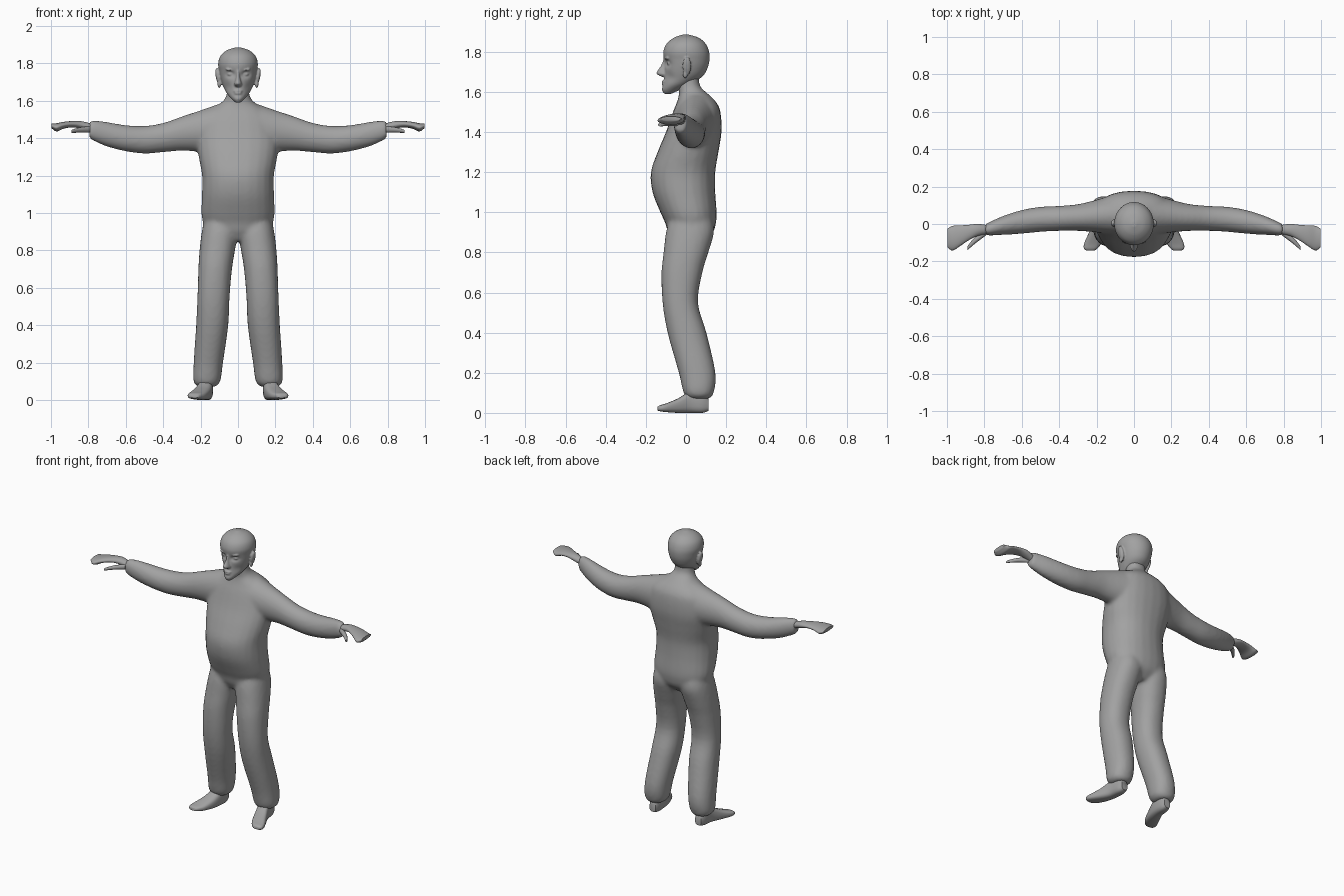
import bpy
import bmesh
import math
from mathutils import Vector, Matrix

if "Cube" in bpy.data.objects:
    bpy.data.objects.remove(bpy.data.objects["Cube"], do_unlink=True)

GREY = (0.36, 0.36, 0.36, 1.0)
grey = bpy.data.materials.new("plain grey")
grey.use_nodes = True
grey.diffuse_color = GREY
grey.node_tree.nodes["Principled BSDF"].inputs["Base Color"].default_value = GREY


def spline(rows, steps):
    """Smoothly resample section rows with a Catmull-Rom curve."""
    rows = [Vector(row) for row in rows]
    result = []
    for i in range(len(rows) - 1):
        before, start = rows[max(i - 1, 0)], rows[i]
        end, after = rows[i + 1], rows[min(i + 2, len(rows) - 1)]
        for k in range(steps):
            t = k / steps
            tangent_in, tangent_out = (end - before) / 2, (after - start) / 2
            result.append(start * (2 * t**3 - 3 * t**2 + 1) + end * (3 * t**2 - 2 * t**3)
                          + tangent_in * (t**3 - 2 * t**2 + t) + tangent_out * (t**3 - t**2))
    result.append(rows[-1])
    return result


def loft(bm, axis, rows, side=1, power=1.0, sides=24, steps=4):
    """Closed skin through rounded sections: (position, low u, high u, low v, high v)."""
    rings = []
    for pos, u0, u1, v0, v1 in spline(rows, steps):
        ring = []
        for k in range(sides):
            angle = math.tau * k / sides
            c, s = math.cos(angle), math.sin(angle)
            u = (u0 + u1) / 2 + (u1 - u0) / 2 * math.copysign(abs(c)**power, c)
            v = (v0 + v1) / 2 + (v1 - v0) / 2 * math.copysign(abs(s)**power, s)
            x, y, z = {"x": (pos, u, v), "y": (u, pos, v), "z": (u, v, pos)}[axis]
            ring.append(bm.verts.new((x * side, y, z)))
        rings.append(ring)
    for low, high in zip(rings, rings[1:]):
        for k in range(sides):
            n = (k + 1) % sides
            bm.faces.new((low[k], low[n], high[n], high[k]))
    bm.faces.new(rings[0])
    bm.faces.new(rings[-1])


def symmetric(rows):
    """Expand (position, half width, low v, high v) to full section rows."""
    return [(p, -w, w, a, b) for p, w, a, b in rows]


def ellipsoid(bm, centre, size, tilt=0.0):
    matrix = (Matrix.Translation(centre) @ Matrix.Rotation(tilt, 4, "Y")
              @ Matrix.Diagonal((*size, 1)))
    bmesh.ops.create_uvsphere(bm, u_segments=20, v_segments=12, radius=1, matrix=matrix)


def finish(name, bm, voxel=None, smooth=0):
    bmesh.ops.recalc_face_normals(bm, faces=bm.faces)
    mesh = bpy.data.meshes.new(name)
    bm.to_mesh(mesh)
    bm.free()
    mesh.materials.append(grey)
    obj = bpy.data.objects.new(name, mesh)
    bpy.context.collection.objects.link(obj)
    bpy.ops.object.select_all(action="DESELECT")
    obj.select_set(True)
    bpy.context.view_layer.objects.active = obj
    bpy.ops.object.shade_smooth_by_angle(angle=math.radians(50))
    if voxel:
        # Fuse the overlapping volumes and soften the joins
        remesh = obj.modifiers.new("fuse", "REMESH")
        remesh.mode = "VOXEL"
        remesh.voxel_size = voxel
        remesh.use_smooth_shade = True
        soften = obj.modifiers.new("soften", "SMOOTH")
        soften.factor = 0.5
        soften.iterations = smooth
    return obj


# Clothed body: torso and neck, sleeves and trouser legs
body = bmesh.new()
loft(body, "z", symmetric([
    (.85, .1, -.06, .09), (.9, .18, -.09, .135), (.95, .188, -.105, .15),
    (1.0, .196, -.128, .153), (1.1, .193, -.167, .146), (1.2, .192, -.175, .146),
    (1.3, .21, -.142, .162), (1.4, .22, -.1, .177), (1.5, .2, -.065, .172),
    (1.55, .155, -.045, .15), (1.59, .09, -.035, .11), (1.63, .062, -.04, .07),
    (1.7, .058, -.04, .065)]), power=.9)
for side in (1, -1):
    loft(body, "x", [
        (.1, -.06, .16, 1.3, 1.585), (.2, -.045, .13, 1.325, 1.55),
        (.3, -.037, .106, 1.333, 1.517), (.4, -.037, .097, 1.325, 1.482),
        (.5, -.042, .092, 1.318, 1.466), (.6, -.052, .075, 1.33, 1.47),
        (.7, -.058, .043, 1.355, 1.487), (.77, -.062, .012, 1.385, 1.496),
        (.795, -.06, .0, 1.4, 1.488)], side)
    loft(body, "z", [
        (.07, .125, .21, .015, .115), (.1, .095, .238, -.012, .138),
        (.2, .08, .237, -.036, .147), (.4, .052, .224, -.092, .102),
        (.55, .045, .217, -.117, .06), (.7, .032, .212, -.122, .082),
        (.8, .016, .206, -.112, .112), (.9, .0, .194, -.1, .14),
        (.97, .0, .18, -.08, .13)], side, power=.9)
finish("clothed_body", body, voxel=.011, smooth=6)

# Head with hollowed eye sockets and cheeks
head = bmesh.new()
loft(head, "z", symmetric([
    (1.59, .012, -.108, -.075), (1.61, .034, -.12, -.03), (1.64, .06, -.113, .03),
    (1.68, .08, -.108, .085), (1.72, .093, -.108, .108), (1.76, .101, -.11, .117),
    (1.8, .106, -.113, .115), (1.84, .094, -.097, .098), (1.87, .06, -.06, .063),
    (1.886, .012, -.015, .012)]), sides=48, steps=6)
for v in head.verts:
    if v.co.y < 0:
        x, z = abs(v.co.x), v.co.z
        socket = math.exp(-((x - .04) / .022)**2 - ((z - 1.742) / .016)**2)
        cheek = math.exp(-((x - .055) / .02)**2 - ((z - 1.67) / .025)**2)
        v.co.y += .018 * socket + .008 * cheek

# Nose, lips, eyes, brows and ears
loft(head, "z", symmetric([
    (1.675, .014, -.12, -.08), (1.688, .021, -.145, -.08),
    (1.7, .018, -.146, -.08), (1.73, .01, -.126, -.08), (1.765, .009, -.112, -.08)]))
ellipsoid(head, (0, -.108, 1.652), (.026, .014, .006))
ellipsoid(head, (0, -.11, 1.64), (.022, .012, .006))
for side in (1, -1):
    ellipsoid(head, (side * .04, -.083, 1.742), (.017, .012, .008))
    ellipsoid(head, (side * .04, -.092, 1.766), (.027, .014, .007), side * -.1)
    ellipsoid(head, (side * .106, .004, 1.728), (.013, .022, .048), side * .2)
    ellipsoid(head, (side * .1, -.004, 1.69), (.01, .013, .022))
finish("head", head, voxel=.005, smooth=3)

for side, label in ((1, "left"), (-1, "right")):
    # Flat spread hand and thumb
    hand = bmesh.new()
    loft(hand, "x", [
        (.76, -.05, -.01, 1.425, 1.47), (.83, -.062, .0, 1.448, 1.49),
        (.88, -.085, -.004, 1.458, 1.492), (.93, -.118, -.008, 1.452, 1.488),
        (.97, -.142, -.01, 1.436, 1.48), (.998, -.125, -.025, 1.455, 1.478)], side)
    loft(hand, "x", [
        (.79, -.06, -.03, 1.43, 1.465), (.85, -.105, -.07, 1.43, 1.457),
        (.89, -.14, -.118, 1.428, 1.445)], side, sides=12)
    finish(label + "_hand", hand)

    # Bare foot turned outward, with a flat sole
    foot = bmesh.new()
    loft(foot, "y", [
        (.112, .145, .19, .01, .07), (.08, .135, .203, .0, .1),
        (.02, .135, .213, .0, .105), (-.04, .148, .238, .0, .072),
        (-.1, .172, .265, .004, .047), (-.13, .195, .268, .008, .038),
        (-.142, .21, .255, .012, .03)], side, power=.7)
    finish(label + "_foot", foot)
